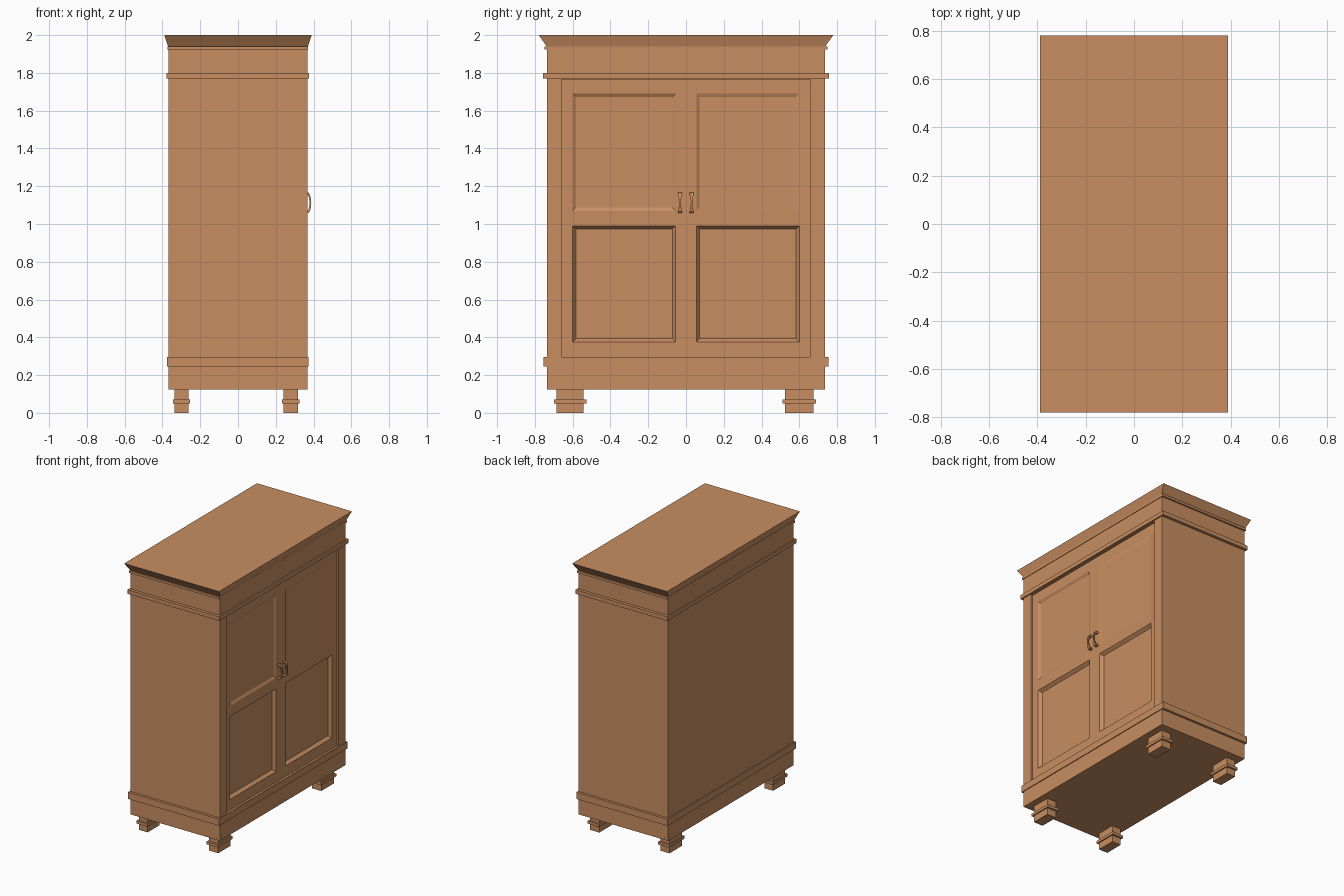
import bpy, bmesh

if "Cube" in bpy.data.objects:
    bpy.data.objects.remove(bpy.data.objects["Cube"])

wood = bpy.data.materials.new("warm_wood")
wood.diffuse_color = (0.58, 0.27, 0.12, 1)
wood.use_nodes = True
wood.node_tree.nodes["Principled BSDF"].inputs["Base Color"].default_value = wood.diffuse_color


def finish(name, bm, recalc=True):
    if recalc:
        bmesh.ops.recalc_face_normals(bm, faces=bm.faces)
    me = bpy.data.meshes.new(name)
    bm.to_mesh(me)
    bm.free()
    me.materials.append(wood)
    ob = bpy.data.objects.new(name, me)
    bpy.context.collection.objects.link(ob)
    return ob


def box_mesh(x0, x1, y0, y1, z0, z1):
    bm = bmesh.new()
    bmesh.ops.create_cube(bm, size=1)
    for v in bm.verts:
        v.co.x = x0 if v.co.x < 0 else x1
        v.co.y = y0 if v.co.y < 0 else y1
        v.co.z = z0 if v.co.z < 0 else z1
    return bm


def box(name, *dims):
    return finish(name, box_mesh(*dims))


FRONT, RECESS = 0.367, 0.352
DY, DZ0, DZ1 = 0.658, 0.297, 1.765

# carcass: the door side (+x) gets a framed, stepped-back opening
bm = box_mesh(-0.369, FRONT, -0.736, 0.736, 0.125, 1.96)
face = max(bm.faces, key=lambda f: f.calc_center_median().x)
for x in (FRONT, RECESS):
    bmesh.ops.inset_individual(bm, faces=[face], thickness=0.005)
    c = face.calc_center_median()
    for v in face.verts:
        v.co = (x, DY if v.co.y > c.y else -DY, DZ1 if v.co.z > c.z else DZ0)
bmesh.ops.delete(bm, geom=[face], context='FACES_ONLY')
finish("carcass", bm, recalc=False)

# doors: one sheet with four sunken, bevelled panels
ys = (-DY, -0.60, -0.055, 0.055, 0.60, DY)
zs = (DZ0, 0.375, 0.99, 1.07, 1.69, DZ1)
bm = bmesh.new()
grid = [[bm.verts.new((RECESS, y, z)) for z in zs] for y in ys]
panels = []
for i in range(5):
    for j in range(5):
        f = bm.faces.new((grid[i][j], grid[i + 1][j], grid[i + 1][j + 1], grid[i][j + 1]))
        if i in (1, 3) and j in (1, 3):
            panels.append((f, 0.022 if j == 1 else 0.010))
bm.normal_update()
for f, depth in panels:
    bmesh.ops.inset_individual(bm, faces=[f], thickness=0.025, depth=0)
    for v in f.verts:
        v.co.x -= depth
# merge the plain frame cells
plain = [f for f in bm.faces if abs(f.calc_center_median().x - RECESS) < 1e-5]
bmesh.ops.dissolve_limit(bm, angle_limit=0.01, verts=bm.verts[:], edges=bm.edges[:])
finish("doors", bm, recalc=False)

# mouldings running all the way round
box("lower_moulding", -0.377, 0.373, -0.754, 0.754, 0.245, 0.295)
box("upper_moulding", -0.378, 0.377, -0.758, 0.758, 1.77, 1.80)
box("cornice_fillet", -0.372, 0.371, -0.748, 0.748, 1.923, 1.94)

# flared cornice
bm = box_mesh(-0.39, 0.39, -0.78, 0.78, 1.94, 2.0)
for v in bm.verts:
    if v.co.z < 1.97:
        v.co.x *= 0.37 / 0.39
        v.co.y *= 0.737 / 0.78
finish("cornice", bm)

# feet with a collar
for xn, x0, x1 in (("back", -0.336, -0.263), ("front", 0.241, 0.317)):
    for yn, y0, y1 in (("left", -0.685, -0.543), ("right", 0.525, 0.674)):
        box(f"{xn}_{yn}_foot", x0, x1, y0, y1, 0, 0.126)
        g = 0.015
        box(f"{xn}_{yn}_foot_collar", x0 - g * 0.6, x1 + g * 0.6, y0 - g, y1 + g, 0.05, 0.07)

# bowed pull handles: (z, inner x, outer x, half width)
profile = [(-0.055, 0.350, 0.372, 0.011), (-0.043, 0.350, 0.381, 0.010),
           (-0.040, 0.372, 0.382, 0.009), (-0.020, 0.377, 0.386, 0.006),
           (0, 0.379, 0.388, 0.004), (0.020, 0.377, 0.386, 0.006),
           (0.040, 0.372, 0.382, 0.009), (0.043, 0.350, 0.381, 0.010),
           (0.055, 0.350, 0.372, 0.011)]
for side, yc in (("left", -0.032), ("right", 0.030)):
    bm = bmesh.new()
    rings = [[bm.verts.new((x, yc + s * w, 1.112 + z)) for x, s in
              ((xi, -1), (xo, -1), (xo, 1), (xi, 1))] for z, xi, xo, w in profile]
    for a, b in zip(rings, rings[1:]):
        for k in range(4):
            n = (k + 1) % 4
            bm.faces.new((a[k], a[n], b[n], b[k]))
    bm.faces.new(rings[0])
    bm.faces.new(rings[-1])
    finish(f"{side}_handle", bm)
